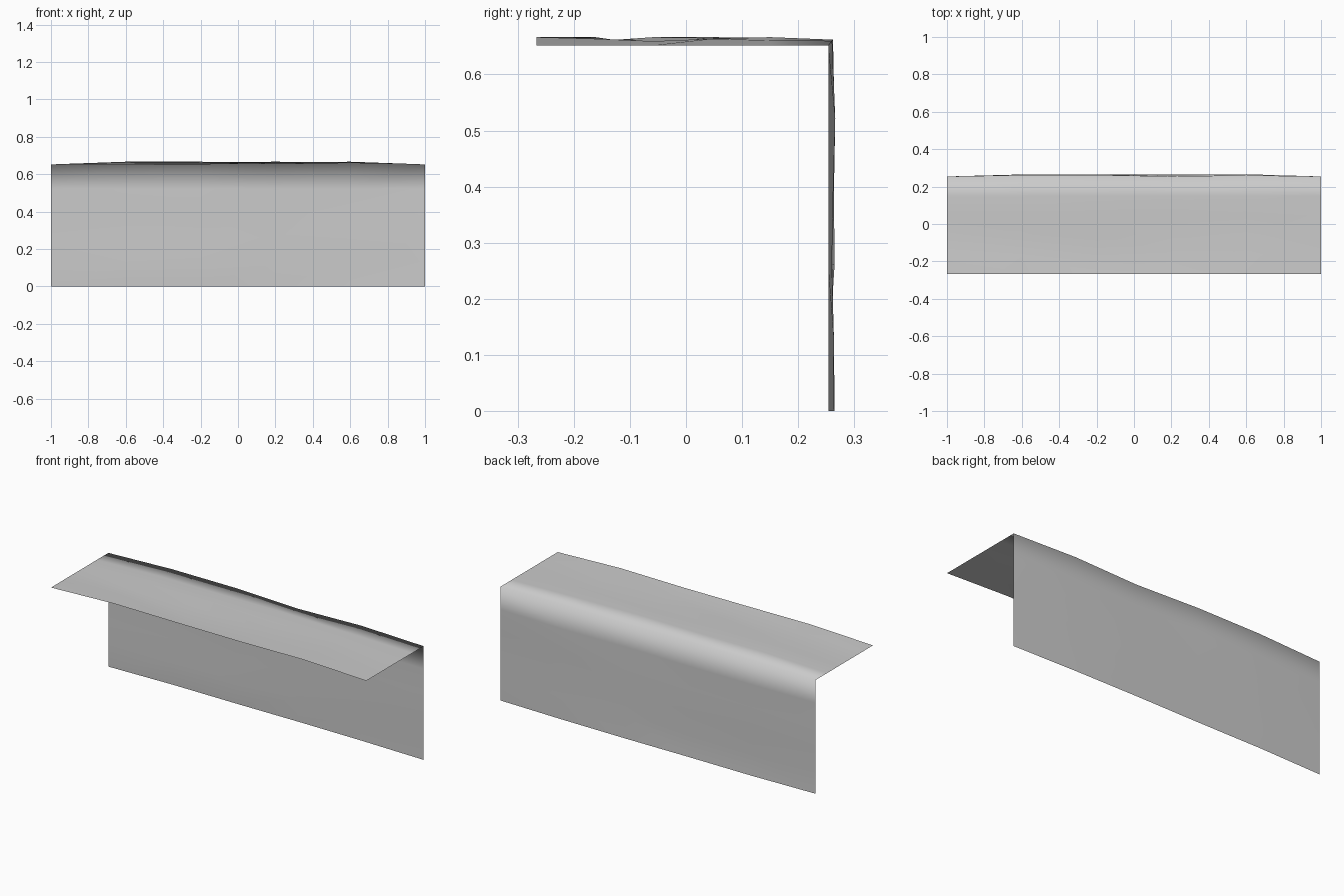
import bpy

if "Cube" in bpy.data.objects:
    bpy.data.objects.remove(bpy.data.objects["Cube"])

# Ripple strength (0-1) at the four inner columns x = -0.6, -0.2, 0.2, 0.6
# top sheet rows run front to back, the last being the fold
top_ripple = [(1, .8, .7, 1), (1, 0, .5, .8), (0, 1, .3, .5),
              (1, .9, .1, .8), (.9, .8, 1, .6)]
fold_ripple = (1, 1, .1, .8)
# wall rows run from just under the fold to the floor
wall_ripple = [(.8, .9, .2, 1), (.6, .2, .8, .7), (.9, .9, .6, .5),
               (.1, .2, .7, .8), (.8, .7, .9, .7)]

xs = [-1 + .4 * i for i in range(6)]
FRONT, BACK, HEIGHT, AMP = -.266, .254, .652, .0145
rows = []


def padded(r):
    return (0, *r, 0)   # the side edges stay straight


# Top sheet, fold and hanging wall as one strip of rows
for j, r in enumerate(top_ripple):
    y = FRONT + (BACK - FRONT) * j / 5
    rows.append([(x, y, HEIGHT + AMP * b) for x, b in zip(xs, padded(r))])
rows.append([(x, BACK + .008 * b, HEIGHT + .010 * b)
             for x, b in zip(xs, padded(fold_ripple))])
for j, r in enumerate(wall_ripple):
    z = HEIGHT * (4 - j) / 5
    rows.append([(x, BACK + .012 * b, z) for x, b in zip(xs, padded(r))])

n = len(xs)
verts = [v for row in rows for v in row]
faces = [(j * n + i, (j + 1) * n + i, (j + 1) * n + i + 1, j * n + i + 1)
         for j in range(len(rows) - 1) for i in range(n - 1)]
# Wind faces so that the top faces up and the wall faces back
faces = [tuple(reversed(f)) for f in faces]

mesh = bpy.data.meshes.new("draped_sheet")
mesh.from_pydata(verts, [], faces)
mesh.update()
mesh.polygons.foreach_set("use_smooth", [True] * len(mesh.polygons))
sheet = bpy.data.objects.new("draped_sheet", mesh)
bpy.context.collection.objects.link(sheet)
